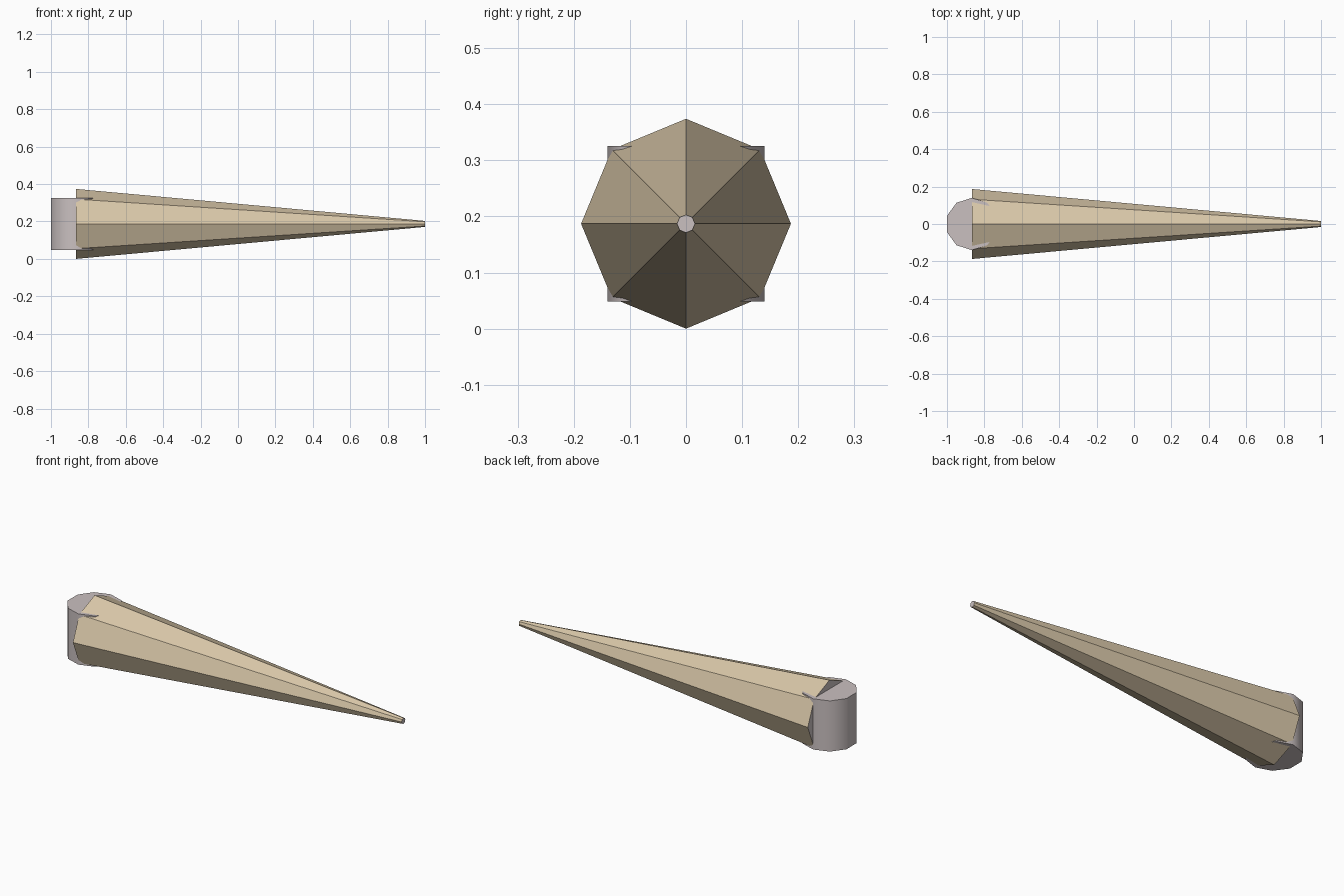
import bpy, math
from mathutils import Vector

cube = bpy.data.objects.get("Cube")
if cube:
    bpy.data.objects.remove(cube, do_unlink=True)


def material(name, color):
    mat = bpy.data.materials.new(name)
    mat.use_nodes = True
    mat.diffuse_color = color
    mat.node_tree.nodes["Principled BSDF"].inputs["Base Color"].default_value = color
    return mat


tan = material("warm tan", (0.70, 0.58, 0.40, 1))
grey = material("pinkish grey", (0.59, 0.53, 0.53, 1))

AXIS_Z = 0.187
BASE_X, TIP_X = -0.867, 1.0

# Upright hub drum, ten sides, smooth around the rim
bpy.ops.mesh.primitive_cylinder_add(
    vertices=10, radius=0.14, depth=0.277, location=(BASE_X, 0, AXIS_Z))
hub = bpy.context.object
hub.name = "hub"
hub.data.materials.append(grey)
bpy.ops.object.shade_smooth_by_angle(angle=math.radians(40))

# Long eight-sided tapered spike lying along x, a ridge on top
bpy.ops.mesh.primitive_cone_add(
    vertices=8, radius1=0.187, radius2=0.016, depth=TIP_X - BASE_X,
    location=((TIP_X + BASE_X) / 2, 0, AXIS_Z), rotation=(0, math.pi / 2, 0))
spike = bpy.context.object
spike.name = "spike"
spike.data.materials.append(tan)
spike.data.materials.append(grey)

# Grey end caps, tan sides
for face in spike.data.polygons:
    face.use_smooth = False
    face.material_index = 1 if abs(face.normal.dot(Vector((0, 0, 1)))) > 0.9 else 0
